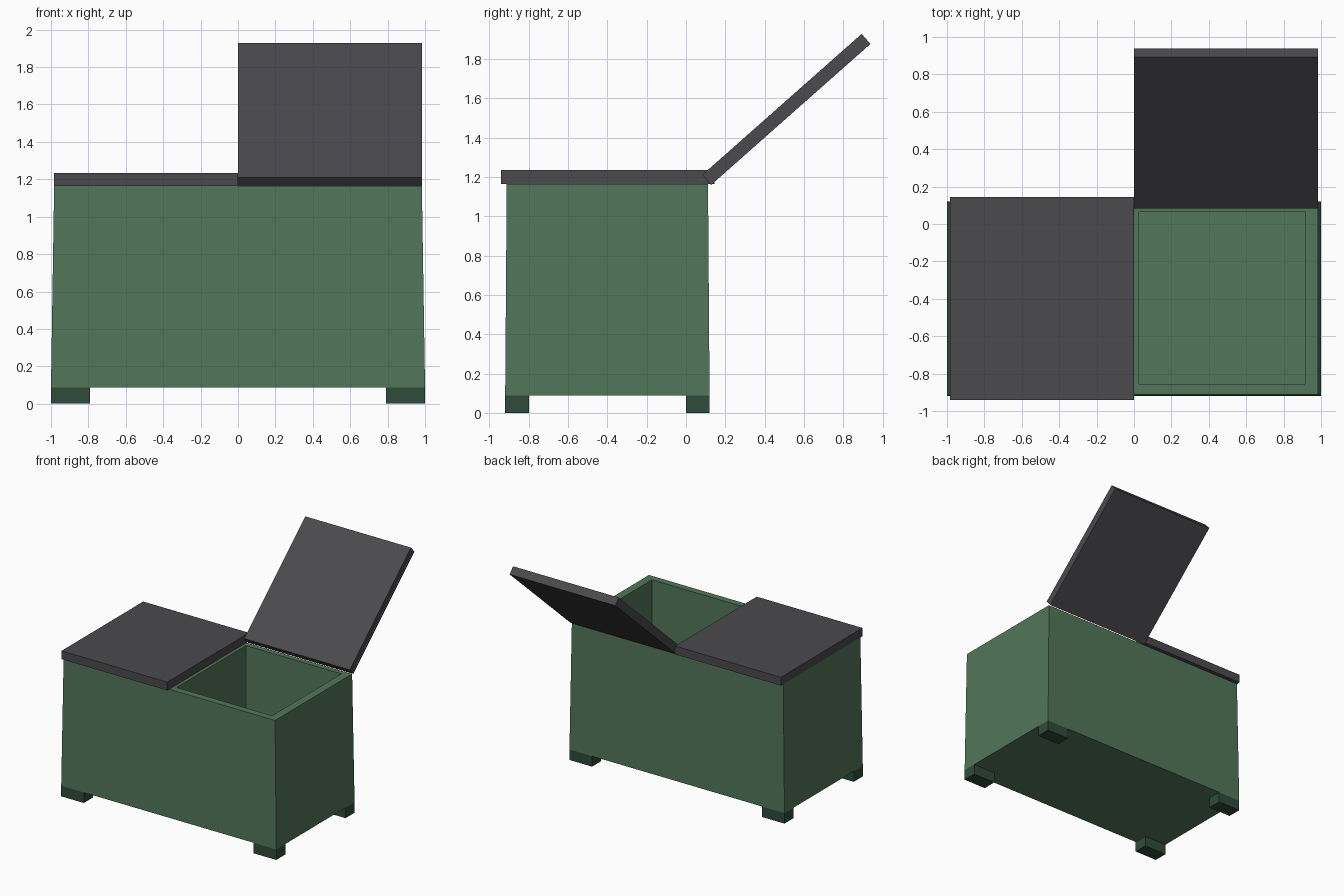
import bpy, bmesh, math
from mathutils import Matrix, Vector

if "Cube" in bpy.data.objects:
    bpy.data.objects.remove(bpy.data.objects["Cube"])


def material(name, rgb):
    m = bpy.data.materials.new(name)
    m.diffuse_color = (*rgb, 1)
    m.use_nodes = True
    m.node_tree.nodes["Principled BSDF"].inputs["Base Color"].default_value = m.diffuse_color
    return m


GREEN = material("green", (0.084, 0.184, 0.101))
DARK_GREEN = material("dark green", (0.029, 0.070, 0.042))
GREY = material("charcoal grey", (0.069, 0.067, 0.074))


def box(name, x, y, z, mat, taper=(0, 0)):
    """Box from ranges; taper pulls the top edges inward."""
    bm = bmesh.new()
    bmesh.ops.create_cube(bm, size=1)
    for v in bm.verts:
        s = v.co.copy() * 2
        top = s.z > 0
        v.co = Vector(((x[0] + x[1]) / 2 + s.x * ((x[1] - x[0]) / 2 - top * taper[0]),
                       (y[0] + y[1]) / 2 + s.y * ((y[1] - y[0]) / 2 - top * taper[1]),
                       z[1] if top else z[0]))
    me = bpy.data.meshes.new(name)
    bm.to_mesh(me)
    bm.free()
    me.materials.append(mat)
    ob = bpy.data.objects.new(name, me)
    bpy.context.collection.objects.link(ob)
    return ob


# Tapered bin body with two open compartments and a divider
BACK, FRONT, RIM = 0.12, -0.92, 1.165
body = box("bin_body", (-1, 1), (FRONT, BACK), (0.088, RIM), GREEN, (0.017, 0.008))
for side, xr in (("left", (-0.915, -0.027)), ("right", (0.027, 0.915))):
    cutter = box(side + "_compartment_cutter", xr, (-0.855, 0.067), (0.15, 1.4), GREEN)
    cutter.hide_render = True
    cutter.hide_viewport = True
    mod = body.modifiers.new(side + " compartment", "BOOLEAN")
    mod.operation = "DIFFERENCE"
    mod.solver = "EXACT"
    mod.object = cutter

# Corner feet
for xn, x in (("left", (-1, -0.79)), ("right", (0.79, 1))):
    for yn, y in (("front", (FRONT, FRONT + 0.12)), ("back", (BACK - 0.12, BACK))):
        box(f"{yn}_{xn}_foot", x, y, (0, 0.088), DARK_GREEN)

# Closed left lid
box("closed_lid", (-0.983, 0), (-0.94, 0.145), (RIM, 1.235), GREY)

# Open right lid, swung back on its hinge edge
lid = box("open_lid", (0, 0.983), (0, 1.083), (-0.034, 0.034), GREY)
lid.data.transform(Matrix.Translation((0, 0.105, 1.185)) @ Matrix.Rotation(math.radians(41.5), 4, "X"))
